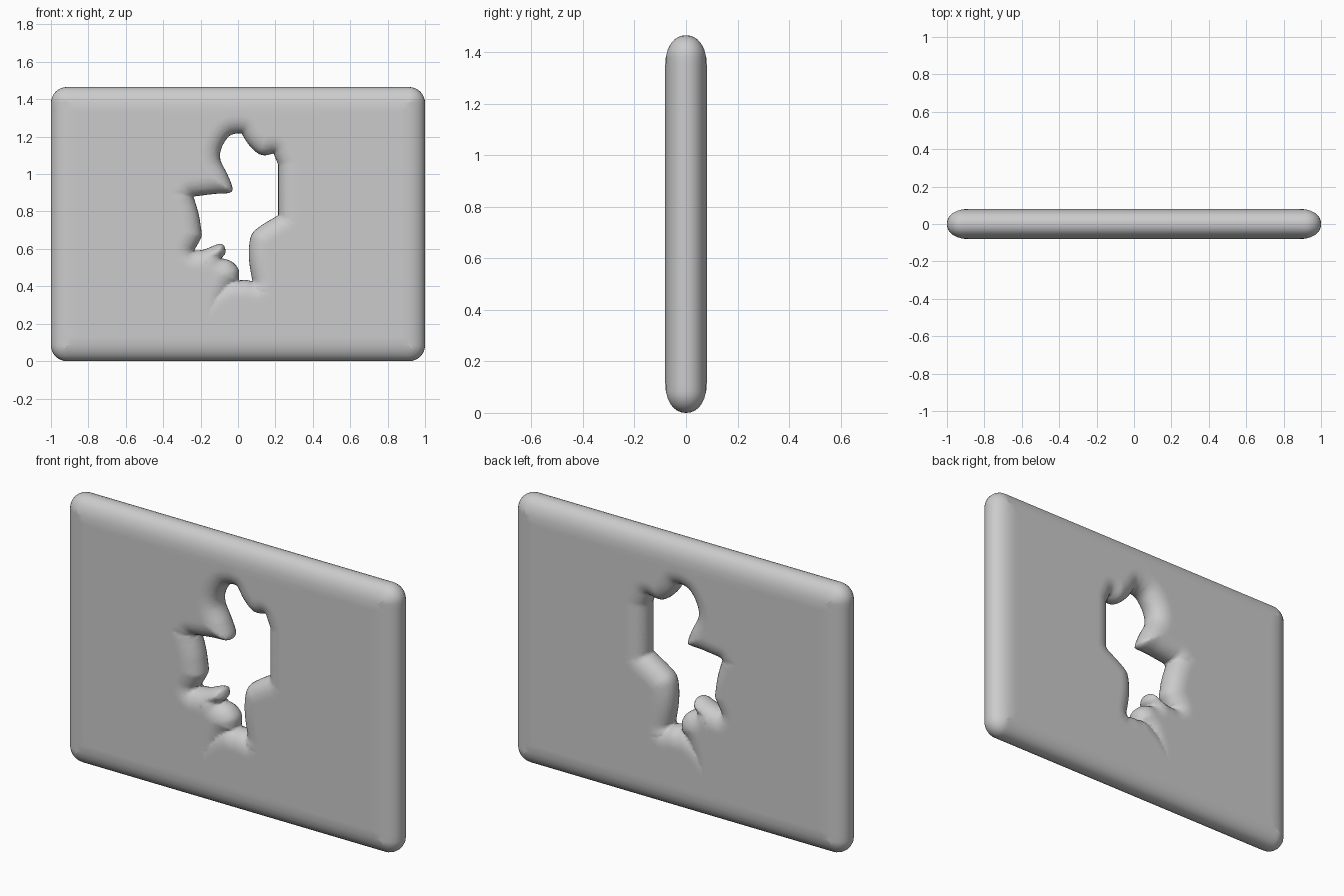
import bpy, bmesh, math
from mathutils import Vector, geometry, kdtree

if "Cube" in bpy.data.objects:
    bpy.data.objects.remove(bpy.data.objects["Cube"])

W, H, T = 1.0, 1.465, 0.081          # half width, height, half thickness
R_OUT, R_HOLE, RC = 0.12, 0.10, 0.085

# Hole outline: smooth runs between sharp corners
RUNS = [
    [(.02, 1.216), (.055, 1.16), (.10, 1.115), (.14, 1.10), (.19, 1.11)],
    [(.19, 1.11), (.215, 1.05)],
    [(.215, 1.05), (.215, .78)],
    [(.215, .78), (.125, .725), (.077, .683), (.06, .62), (.06, .533), (.077, .427)],
    [(.077, .427), (.045, .433), (.005, .432)],
    [(.005, .432), (.003, .49), (-.035, .533), (-.088, .55)],
    [(-.088, .55), (-.067, .58), (-.077, .62), (-.11, .624), (-.18, .597), (-.235, .59)],
    [(-.235, .59), (-.197, .66), (-.195, .693)],
    [(-.195, .693), (-.21, .784), (-.238, .88)],
    [(-.238, .88), (-.125, .894), (-.045, .90), (-.03, .928), (-.056, .997),
     (-.094, 1.077), (-.088, 1.14), (-.05, 1.2), (-.01, 1.217), (.02, 1.216)],
]
# Creases running from the corners into the slab: start offset, path
CREASES = [
    (0, [(-.238, .88), (-.37, .90)]),
    (0, [(.215, .78), (.32, .735)]),
    (.01, [(.19, 1.11), (.27, 1.16)]),
    (.02, [(.215, 1.05), (.30, 1.06)]),
    (0, [(.02, 1.216), (.03, 1.28)]),
    (0, [(.077, .427), (.10, .385), (.19, .36)]),
    (0, [(.005, .432), (-.06, .40), (-.13, .31), (-.18, .18)]),
    (0, [(-.088, .55), (-.15, .55), (-.20, .47)]),
    (0, [(-.235, .59), (-.31, .53)]),
]


def smooth_path(ctrl, step):
    """Catmull-Rom samples through 2D control points."""
    p = [Vector(c) for c in ctrl]
    p = [2 * p[0] - p[1]] + p + [2 * p[-1] - p[-2]]
    out = []
    for a, b, c, d in zip(p, p[1:], p[2:], p[3:]):
        n = max(2, round((c - b).length / step))
        for i in range(n):
            t = i / n
            out.append(.5 * (2 * b + (c - a) * t + (2 * a - 5 * b + 4 * c - d) * t * t
                             + (3 * b - a - 3 * c + d) * t ** 3))
    return out + [p[-2]]


def outline(step):
    return [q for run in RUNS for q in smooth_path(run, step)[:-1]]


hole = outline(.011)
dense = outline(.002)
kd = kdtree.KDTree(len(dense))
for i, q in enumerate(dense):
    kd.insert((q.x, q.y, 0), i)
kd.balance()

crease_pts = []
for start, ctrl in CREASES:
    path = smooth_path(ctrl, .012)
    for i, q in enumerate(path):
        crease_pts.append((q, start + .005 + (R_HOLE - start) * i / (len(path) - 1)))


def in_hole(p):
    if abs(p.x) > .26 or not .4 < p.y < 1.24:
        return False
    inside = False
    for i, b in enumerate(hole):
        a = hole[i - 1]
        if (a.y > p.y) != (b.y > p.y) and p.x < a.x + (p.y - a.y) * (b.x - a.x) / (b.y - a.y):
            inside = not inside
    return inside


def d_outer(p):
    qx, qy = abs(p.x) - W + RC, abs(p.y - H / 2) - H / 2 + RC
    return RC - math.hypot(max(qx, 0), max(qy, 0)) - min(max(qx, qy), 0)


def d_hole(p):
    return kd.find((p.x, p.y, 0))[2]


def half_depth(p):
    """Rounded profile from the distance to the rim, hole and creases."""
    d = d_hole(p)
    if d < .4:
        d = min(d, min((p - q).length + w for q, w in crease_pts))
    u = min(1, d_outer(p) / R_OUT, d / R_HOLE)
    return T * (1 - (1 - max(u, 0)) ** 2.2) ** (1 / 2.2)


def rounded_rect(inset):
    """Rounded rectangle loop, inset from the slab outline."""
    r = max(RC - inset, .001)
    cx, cz = W - inset - r, H / 2 - inset - r
    pts = []
    for sx, sz, a0 in ((1, 1, 0), (-1, 1, 90), (-1, -1, 180), (1, -1, 270)):
        for k in range(9):
            a = math.radians(a0 + k * 11.25)
            pts.append(Vector((sx * cx + r * math.cos(a), H / 2 + sz * cz + r * math.sin(a))))
    out = []
    for a, b in zip(pts, pts[1:] + pts[:1]):
        n = max(1, round((b - a).length / .03))
        out += [a.lerp(b, i / n) for i in range(n)]
    return out


# Plane points: rim, hole, offset rings, creases and a fill grid
rim = rounded_rect(0)
pts = rim + hole
nb, nr = len(pts), len(rim)
edges = [(i, (i + 1) % nr) for i in range(nr)]
edges += [(nr + i, nr + (i + 1) % len(hole)) for i in range(len(hole))]
for d in (.0015, .007, .017, .032, .055, .085, .12):
    pts += rounded_rect(d)
    for i, q in enumerate(hole):
        t = (hole[(i + 1) % len(hole)] - hole[i - 1]).normalized()
        for s in (1, -1):
            p = q + Vector((-t.y, t.x)) * s * d
            if not in_hole(p) and d_hole(p) > .9 * d:
                pts.append(p)
pts += [q for q, w in crease_pts if not in_hole(q) and d_hole(q) > .004]


def grid(x0, x1, z0, z1, s):
    for i in range(round((x1 - x0) / s) + 1):
        for j in range(round((z1 - z0) / s) + 1):
            p = Vector((x0 + i * s, z0 + j * s))
            if d_outer(p) > .125 and d_hole(p) > .012 and not in_hole(p):
                yield p


pts += grid(-.42, .42, .14, 1.32, .0125)
pts += [p for p in grid(-.86, .86, .13, 1.34, .04) if abs(p.x) > .43]

verts, _, faces, orig, _, _ = geometry.delaunay_2d_cdt(pts, edges, [], 0, 1e-5)

# Front and back skins share the rim and hole vertices
bm = bmesh.new()
front, back = [], []
for p, src in zip(verts, orig):
    if any(i < nb for i in src):
        v = bm.verts.new((p.x, 0, p.y))
        front.append(v)
        back.append(v)
    else:
        h = half_depth(p)
        front.append(bm.verts.new((p.x, -h, p.y)))
        back.append(bm.verts.new((p.x, h, p.y)))
for f in faces:
    c = sum((verts[i] for i in f), Vector((0, 0))) / len(f)
    if in_hole(c) or all(front[i] is back[i] for i in f):
        continue
    bm.faces.new([front[i] for i in f])
    bm.faces.new([back[i] for i in reversed(f)])
bmesh.ops.recalc_face_normals(bm, faces=bm.faces)
for f in bm.faces:
    f.smooth = True

mesh = bpy.data.meshes.new("broken_slab")
bm.to_mesh(mesh)
bm.free()
slab = bpy.data.objects.new("broken_slab", mesh)
bpy.context.collection.objects.link(slab)
